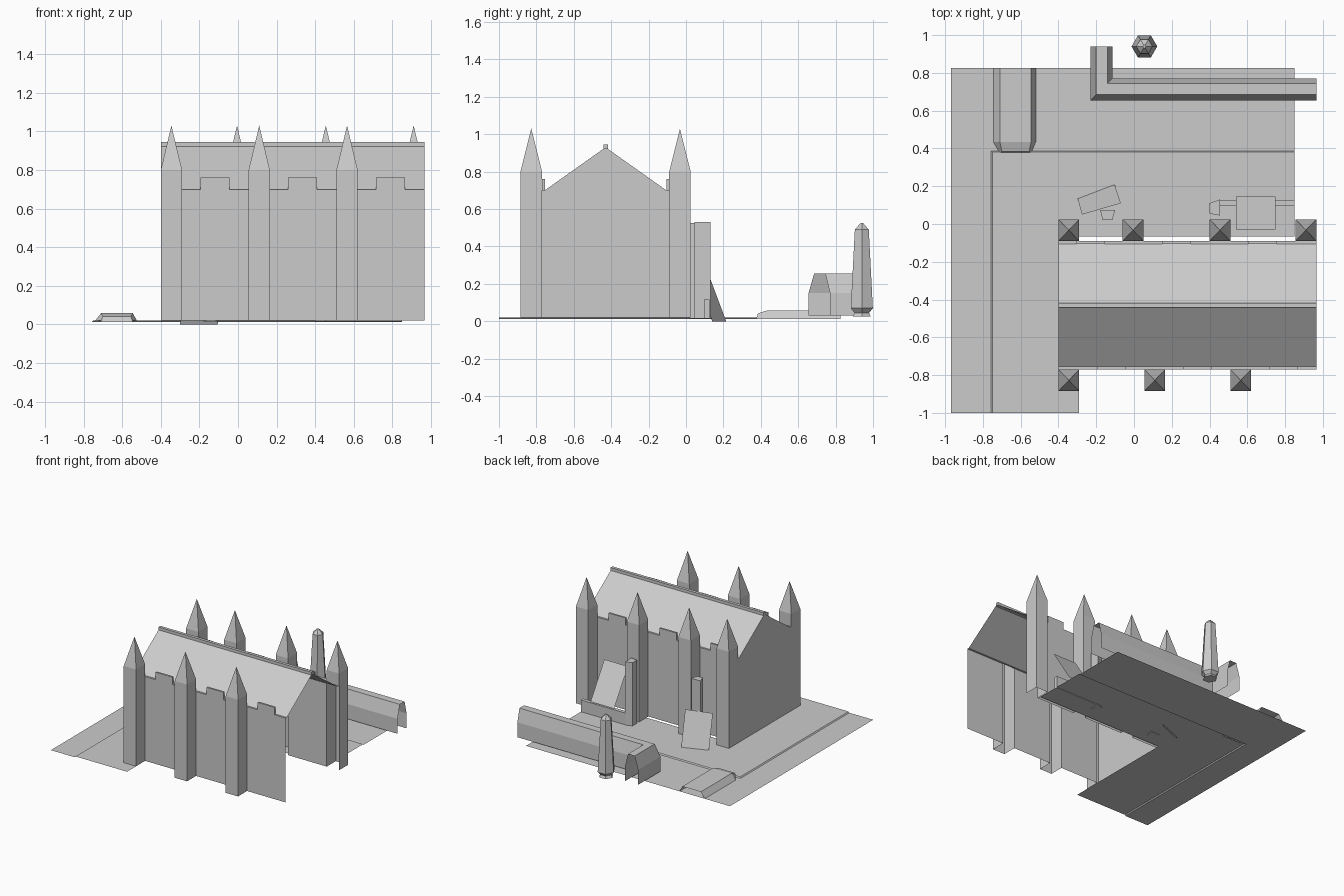
import bpy, bmesh, math

cube = bpy.data.objects.get("Cube")
if cube:
    bpy.data.objects.remove(cube)

stone = bpy.data.materials.new("pale_grey_stone")
stone.use_nodes = True
GREY = (0.6, 0.6, 0.6, 1)
stone.diffuse_color = GREY
stone.node_tree.nodes["Principled BSDF"].inputs["Base Color"].default_value = GREY


def build(name, verts, faces):
    bm = bmesh.new()
    vs = [bm.verts.new(v) for v in verts]
    for f in faces:
        bm.faces.new([vs[i] for i in f])
    bmesh.ops.remove_doubles(bm, verts=bm.verts, dist=0.0001)
    me = bpy.data.meshes.new(name)
    bm.to_mesh(me)
    bm.free()
    me.materials.append(stone)
    ob = bpy.data.objects.new(name, me)
    bpy.context.scene.collection.objects.link(ob)
    return ob


def loft(name, rings, closed=False, skip=(), caps=()):
    """Skin between rings of points; skip holds (level, side) gaps, caps holds rings to fill."""
    n = len(rings[0])
    faces = []
    for r in range(len(rings) - 1):
        for i in range(n if closed else n - 1):
            if (r, i) not in skip:
                j = (i + 1) % n
                faces.append([r * n + i, r * n + j, (r + 1) * n + j, (r + 1) * n + i])
    for r in caps:
        ids = [r * n + i for i in range(n)]
        faces.append(ids if r else ids[::-1])
    return build(name, [p for ring in rings for p in ring], faces)


def prism(name, outline, z0, z1):
    return loft(name, [[(x, y, z) for x, y in outline] for z in (z0, z1)], True, caps=(0, 1))


def box(name, x0, x1, y0, y1, z0, z1):
    return prism(name, [(x0, y0), (x1, y0), (x1, y1), (x0, y1)], z0, z1)


BASE, EAVE, SHAFT, TIP, RIDGE = 0.02, 0.70, 0.80, 1.03, 0.93
LEFT, RIGHT, FRONT, BACK, MID = -0.40, 0.965, -0.77, -0.09, -0.43
LEDGE, WIDE = 0.015, 0.11


# Buttresses: hollow shafts with pointed tops
def buttress(name, x0, y0, inner_side):
    x1, y1 = x0 + WIDE, y0 + 0.115
    square = [(x0, y0), (x1, y0), (x1, y1), (x0, y1)]
    rings = [[(x, y, z) for x, y in square] for z in (BASE, EAVE, SHAFT)]
    rings.append([((x0 + x1) / 2, (y0 + y1) / 2, TIP)] * 4)
    n = 4
    verts = [p for ring in rings[:3] for p in ring] + [rings[3][0]]
    faces = []
    for r in range(2):
        for i in range(n):
            if (r, i) != (0, inner_side):
                j = (i + 1) % n
                faces.append([r * n + i, r * n + j, r * n + n + j, r * n + n + i])
    faces += [[2 * n + i, 2 * n + (i + 1) % n, 3 * n] for i in range(n)]
    build(name, verts, faces)


front_starts = [LEFT, 0.055, 0.51]
back_starts = [LEFT, -0.06, 0.40, 0.855]
for k, x in enumerate(front_starts):
    buttress(f"front_buttress_{k}", x, FRONT - 0.115, 2)
for k, x in enumerate(back_starts):
    buttress(f"back_buttress_{k}", x, BACK, 0)

# Wall bays between the buttresses, each with a merlon on top
front_ends = front_starts[1:] + [RIGHT]
for k in range(3):
    step = 0.455 * k
    a, b = front_starts[k] + WIDE, front_ends[k]
    build(f"front_wall_{k}", [(a, FRONT, BASE), (b, FRONT, BASE), (b, FRONT, EAVE), (a, FRONT, EAVE)],
          [[0, 1, 2, 3]])
    box(f"front_merlon_{k}", -0.195 + step, -0.045 + step, FRONT, FRONT + LEDGE, EAVE, 0.76)
    a, b = back_starts[k] + WIDE, back_starts[k + 1]
    build(f"back_wall_{k}", [(b, BACK, BASE), (a, BACK, BASE), (a, BACK, EAVE), (b, BACK, EAVE)],
          [[0, 1, 2, 3]])
    box(f"back_merlon_{k}", -0.305 + step, -0.155 + step, BACK - LEDGE, BACK, EAVE, 0.76)

# Roof with narrow ledges, closed gable on one end, open on the other
profile = [(FRONT, EAVE), (FRONT + LEDGE, EAVE), (MID, RIDGE), (BACK - LEDGE, EAVE), (BACK, EAVE)]
loft("roof", [[(x, y, z) for y, z in profile] for x in (RIGHT, LEFT)])
gable = [(FRONT, BASE)] + profile + [(BACK, BASE)]
build("gable_wall", [(LEFT, y, z) for y, z in gable], [list(range(len(gable)))])
box("ridge_cap", LEFT, RIGHT, MID - 0.012, MID + 0.012, RIDGE - 0.01, 0.945)

# L-shaped pavement with a shallow kerb
pavement = [(-0.29, -0.065, 0.02), (-0.75, 0.38, 0.02), (-0.757, 0.387, 0.012), (-0.97, 0.825, 0.012)]
loft("pavement", [[(x, -1, z), (x, y, z), (0.85, y, z)] for x, y, z in pavement])

# L-shaped garden wall, hollow, with sloping shoulders
garden = [(-0.115, 0.77, 0.03), (-0.115, 0.77, 0.15), (-0.14, 0.745, 0.255),
          (-0.20, 0.685, 0.255), (-0.23, 0.655, 0.15), (-0.23, 0.655, 0.03)]
loft("garden_wall", [[(RIGHT, y, z), (x, y, z), (x, 0.94, z)] for x, y, z in garden])

# Low raised bed with bevelled sides and a tapered end
mound = [(-0.745, 0.012), (-0.71, 0.058), (-0.545, 0.058), (-0.52, 0.012)]
nose = [(-0.71, 0.375, 0.012), (-0.70, 0.385, 0.042), (-0.555, 0.385, 0.042), (-0.545, 0.375, 0.012)]
loft("raised_bed", [nose] + [[(x, y, z) for x, z in mound] for y in (0.435, 0.825)], caps=(0,))

# Six-sided bollard
rings = []
for radius, z in [(0.055, 0.025), (0.045, 0.045), (0.068, 0.07), (0.043, 0.49), (0.008, 0.525)]:
    rings.append([(0.055 + radius * math.cos(i * math.pi / 3),
                   0.94 + radius * math.sin(i * math.pi / 3), z) for i in range(6)])
loft("bollard", rings, True, caps=(0, 4))

# Headstones and leaning slabs behind the building
prism("small_pillar", [(-0.165, 0.02), (-0.115, 0.02), (-0.10, 0.075), (-0.18, 0.075)], 0.015, 0.525)
build("leaning_slab", [(-0.105, 0.215, 0), (-0.30, 0.14, 0), (-0.275, 0.05, 0.28), (-0.07, 0.11, 0.28)],
      [[3, 2, 1, 0][::-1]])
prism("large_pillar", [(0.40, 0.055), (0.455, 0.045), (0.455, 0.13), (0.40, 0.11)], 0.015, 0.53)
box("low_wall", 0.455, 0.85, 0.095, 0.125, 0.015, 0.115)
build("tilted_panel", [(0.75, 0.145, 0.135), (0.54, 0.145, 0.135), (0.54, -0.03, 0.41), (0.75, -0.03, 0.41)],
      [[0, 1, 2, 3]])
